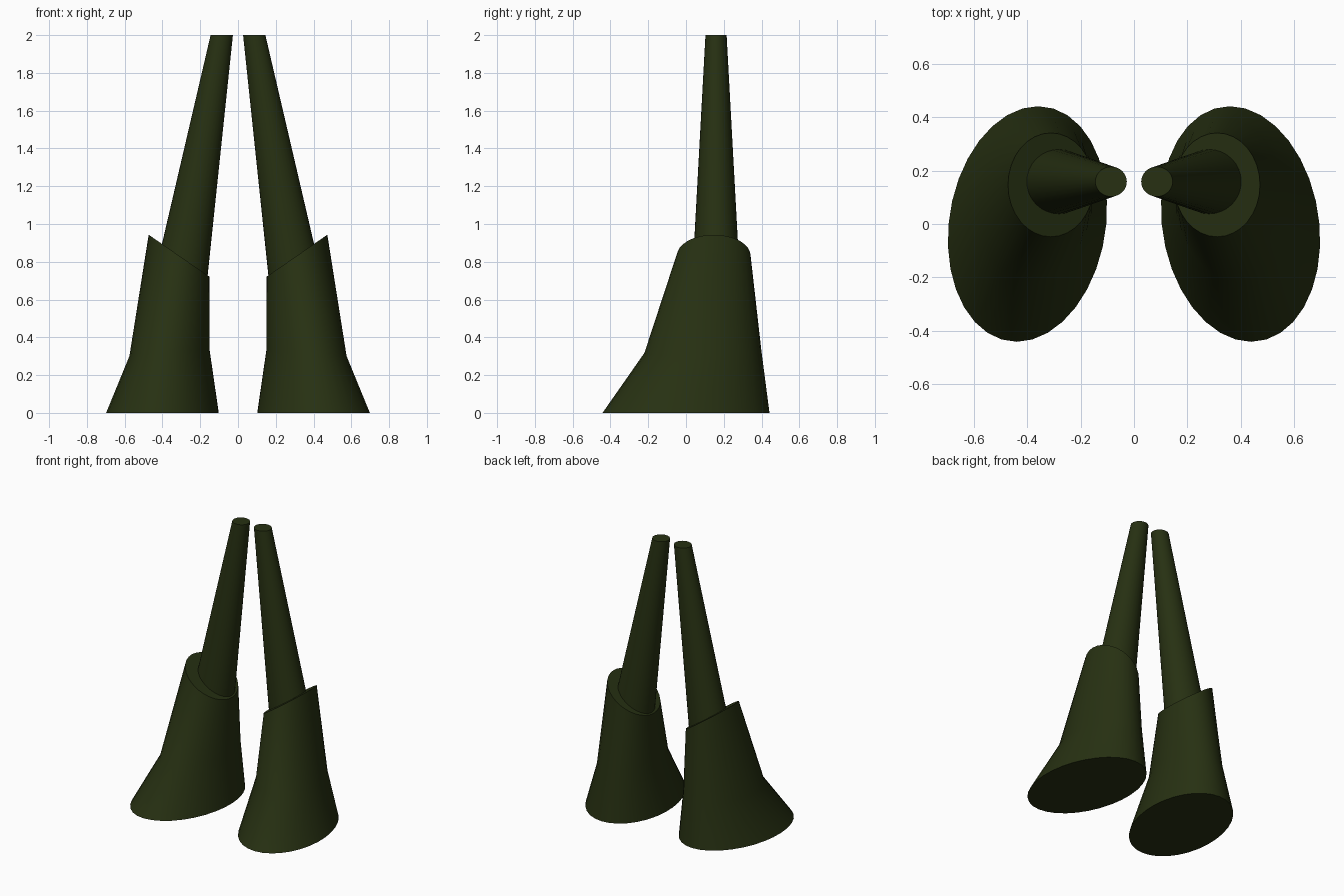
import bpy, bmesh, math
from mathutils import Vector

if "Cube" in bpy.data.objects:
    bpy.data.objects.remove(bpy.data.objects["Cube"])

SIDES = 32

olive = bpy.data.materials.new("dark_olive")
olive.diffuse_color = (0.020, 0.030, 0.006, 1)
olive.use_nodes = True
olive.node_tree.nodes["Principled BSDF"].inputs["Base Color"].default_value = olive.diffuse_color


def ring(cx, cy, z, rx, ry, skew=0.0, tilt=0.0):
    """Skewed ellipse; tilt is the rise in z per unit of x."""
    pts = []
    for i in range(SIDES):
        t = 2 * math.pi * i / SIDES
        dx = rx * math.cos(t) + skew * math.sin(t)
        pts.append(Vector((cx + dx, cy + ry * math.sin(t), z + tilt * dx)))
    return pts


def loft(name, rings):
    """Skin the rings, cap both ends and mirror across x = 0."""
    bm = bmesh.new()
    loops = [[bm.verts.new(p) for p in r] for r in rings]
    for a, b in zip(loops, loops[1:]):
        for i in range(SIDES):
            j = (i + 1) % SIDES
            bm.faces.new((a[i], a[j], b[j], b[i]))
    bm.faces.new(loops[0][::-1])
    bm.faces.new(loops[-1])
    bmesh.ops.recalc_face_normals(bm, faces=bm.faces)
    me = bpy.data.meshes.new(name)
    bm.to_mesh(me)
    bm.free()
    me.materials.append(olive)
    ob = bpy.data.objects.new(name, me)
    bpy.context.collection.objects.link(ob)
    ob.modifiers.new("mirror", 'MIRROR').use_mirror_merge = False
    bpy.ops.object.select_all(action='DESELECT')
    ob.select_set(True)
    bpy.context.view_layer.objects.active = ob
    bpy.ops.object.shade_smooth_by_angle(angle=math.radians(30))
    return ob


# flared boots: sole, ankle, slanted cuff
loft("boots", [
    ring(0.40, 0.0, 0.0, 0.296, 0.442, skew=-0.04),
    ring(0.363, 0.09, 0.32, 0.211, 0.31, skew=-0.025, tilt=-0.09),
    ring(0.312, 0.147, 0.832, 0.161, 0.195, tilt=0.69),
])

# tapering legs rising from the slanted cuffs
loft("legs", [
    ring(0.282, 0.159, 0.809, 0.121, 0.121, tilt=0.69),
    ring(0.086, 0.159, 2.0, 0.059, 0.056),
])
